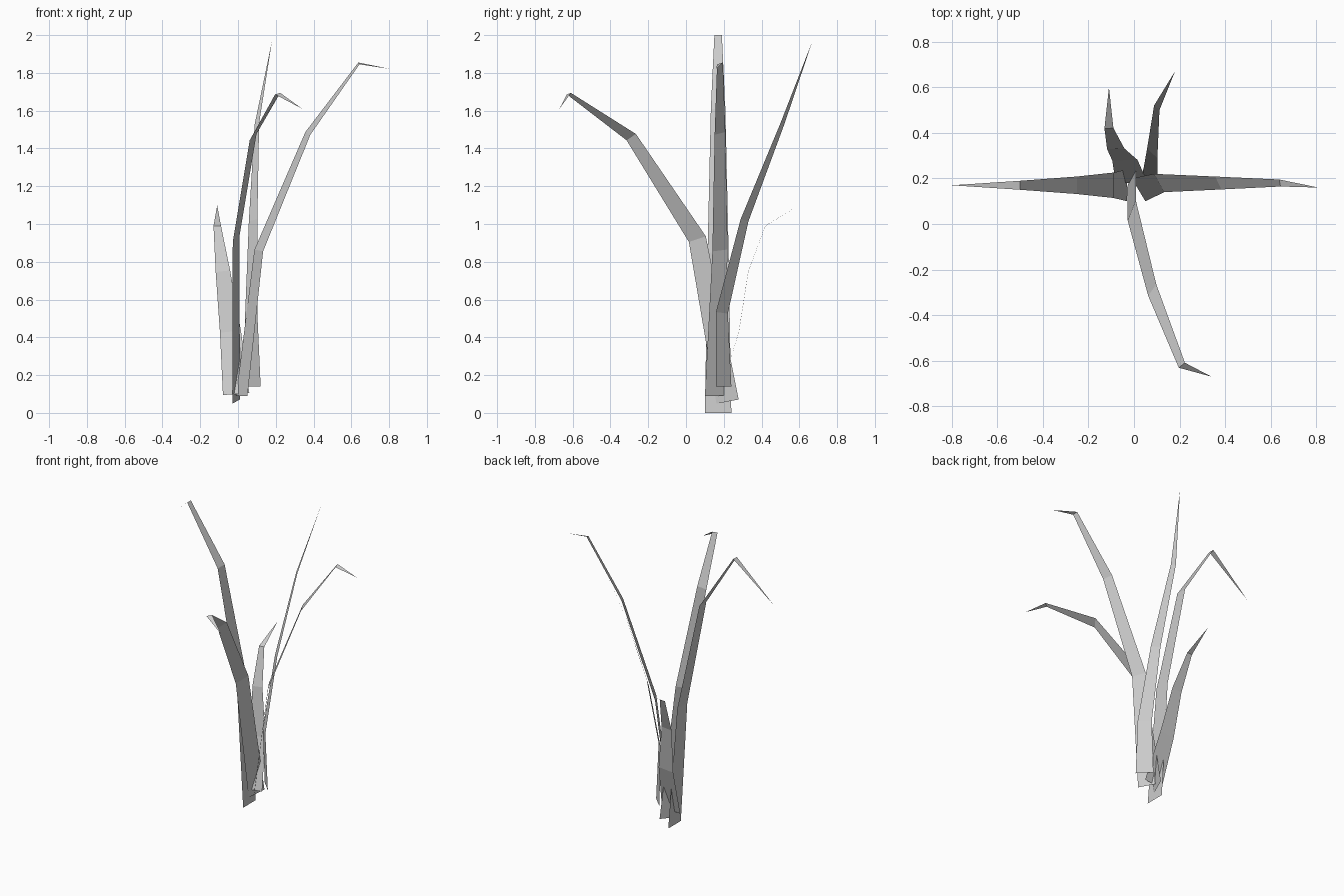
import bpy
import bmesh
from mathutils import Vector

default_cube = bpy.data.objects.get("Cube")
if default_cube:
    bpy.data.objects.remove(default_cube, do_unlink=True)

pale_grey = bpy.data.materials.new("pale_grey")
pale_grey.use_nodes = True
grey_value = (0.6, 0.6, 0.6, 1)
pale_grey.diffuse_color = grey_value
shader = pale_grey.node_tree.nodes["Principled BSDF"]
shader.inputs["Base Color"].default_value = grey_value


def half_width(spine, index, base_side):
    """Side vector square to the spine, narrowing steadily to the tip."""
    before = spine[max(index - 1, 0)]
    after = spine[index + 1]
    tangent = (after - before).normalized()
    across = base_side - tangent * base_side.dot(tangent)
    progress = index / (len(spine) - 1)
    return across.normalized() * base_side.length * (1 - progress ** 1.15)


def add_blade(name, side, *path):
    """Flat leaf strip that follows a bent spine and ends in a point."""
    spine = [Vector(point) for point in path]
    base_side = Vector(side)
    bm = bmesh.new()
    previous = None
    for index, centre in enumerate(spine[:-1]):
        offset = half_width(spine, index, base_side)
        rung = (bm.verts.new(centre - offset), bm.verts.new(centre + offset))
        if previous:
            bm.faces.new((previous[0], previous[1], rung[1], rung[0]))
        previous = rung
    point = bm.verts.new(spine[-1])
    bm.faces.new((previous[0], previous[1], point))

    mesh = bpy.data.meshes.new(name)
    bm.to_mesh(mesh)
    bm.free()
    mesh.materials.append(pale_grey)
    blade = bpy.data.objects.new(name, mesh)
    bpy.context.collection.objects.link(blade)


# Tallest blade, arching over to the right
add_blade("right_blade", (0, .07, 0),
          (-.03, .17, 0), (-.09, .17, .85), (-.25, .17, 1.61),
          (-.5, .17, 2), (-.8, .17, 1.75))

# Tall blade arching over to the left
add_blade("left_blade", (.03, -.05, 0),
          (.02, .15, .09), (.11, .18, .86), (.37, .18, 1.48),
          (.64, .18, 1.85), (.81, .16, 1.82))

# Blade drooping toward the front
add_blade("front_blade", (.02, .06, 0),
          (-.01, .22, .06), (-.01, .06, .92), (.08, -.29, 1.46),
          (.21, -.62, 1.69), (.34, -.67, 1.61))

# Straight blade leaning to the back
add_blade("back_left_blade", (.04, -.04, 0),
          (.08, .2, .14), (.07, .19, .53), (.08, .31, 1.02),
          (.1, .51, 1.53), (.18, .67, 1.97))

# Short blade curling out at the back
add_blade("back_right_blade", (.07, 0, 0),
          (-.01, .18, .1), (-.04, .28, .43), (-.08, .33, .75),
          (-.11, .42, .99), (-.11, .6, 1.1))
